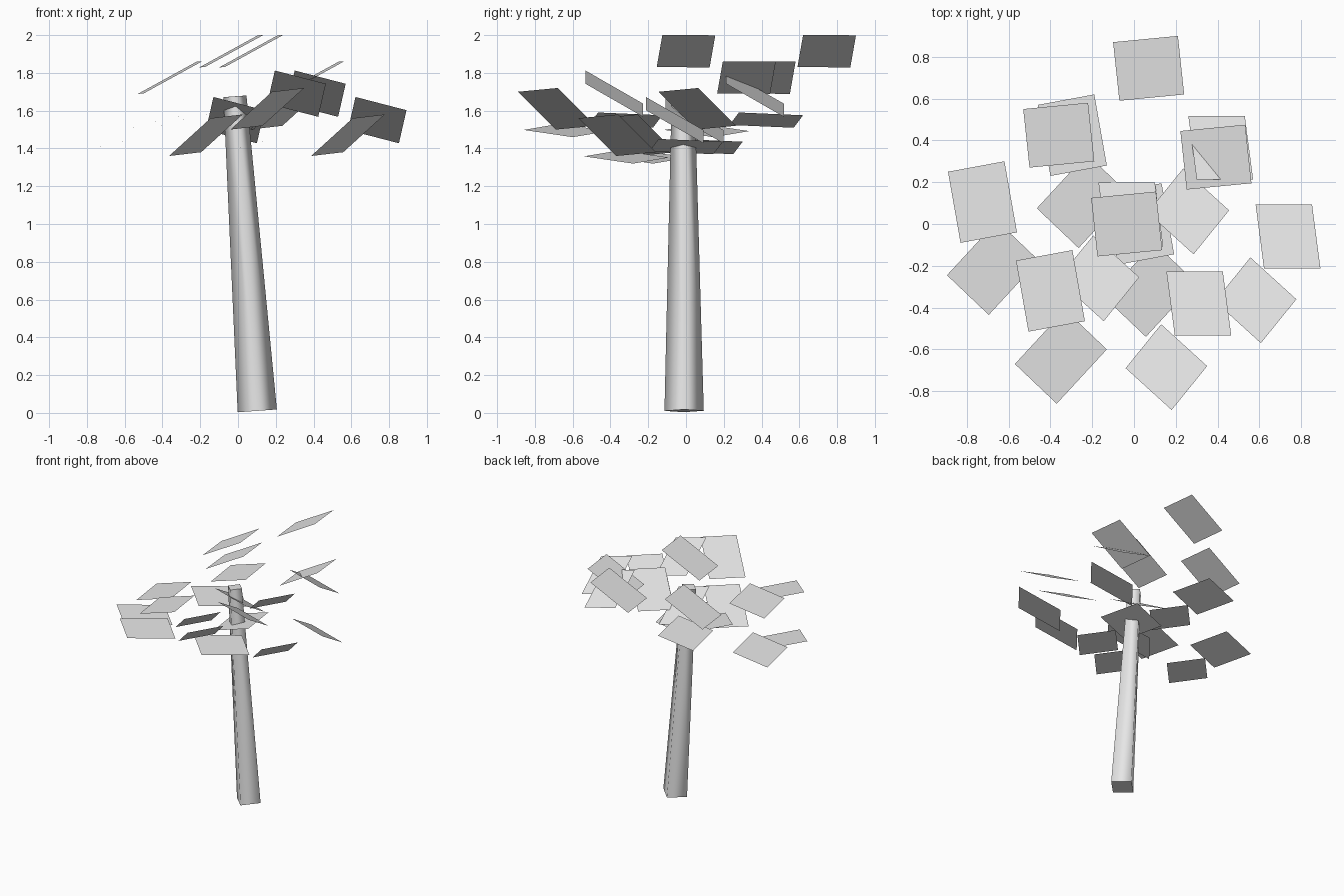
import bpy
import bmesh
from mathutils import Matrix, Vector

cube = bpy.data.objects.get("Cube")
if cube:
    bpy.data.objects.remove(cube)


def make_material(name, colour):
    mat = bpy.data.materials.new(name)
    mat.use_nodes = True
    mat.diffuse_color = colour
    mat.node_tree.nodes["Principled BSDF"].inputs["Base Color"].default_value = colour
    return mat


def finish(name, bm, mat):
    mesh = bpy.data.meshes.new(name)
    bm.to_mesh(mesh)
    bm.free()
    mesh.materials.append(mat)
    obj = bpy.data.objects.new(name, mesh)
    bpy.context.collection.objects.link(obj)
    return obj


grey = make_material("light grey", (0.8, 0.8, 0.8, 1))

# Leaning, tapered four-sided trunk with softly shaded sides and crisp ends
foot = Vector((0.102, -0.01, 0.011))
top = Vector((-0.016, -0.015, 1.676))
axis = top - foot
bm = bmesh.new()
bmesh.ops.create_cone(bm, cap_ends=True, segments=4, radius1=0.104,
                      radius2=0.061, depth=axis.length)
for face in bm.faces:
    face.smooth = abs(face.normal.z) < 0.9
for edge in bm.edges:
    edge.smooth = abs(edge.verts[0].co.z - edge.verts[1].co.z) > 0.1
lean = Vector((0, 0, 1)).rotation_difference(axis).to_matrix().to_4x4()
bm.transform(Matrix.Translation((foot + top) / 2) @ lean)
finish("trunk", bm, grey)

# Each leaf cluster repeats one tilted card at the same four offsets
offsets = [Vector(v) for v in ((0, 0, 0), (-0.43, -0.32, -0.14),
                               (-0.105, -0.745, 0), (0.322, -0.425, -0.14))]


def leaf_cluster(name, centre, side_a, side_b):
    centre, a, b = Vector(centre), Vector(side_a) / 2, Vector(side_b) / 2
    bm = bmesh.new()
    for offset in offsets:
        mid = centre + offset
        corners = (mid - a - b, mid + a - b, mid + a + b, mid - a + b)
        face = bm.faces.new([bm.verts.new(c) for c in corners])
        face.normal_update()
        if face.normal.z < 0:
            face.normal_flip()
    finish(name, bm, grey)


# Five clusters: centre of the first card, then its two sides
leaf_cluster("top_leaves", (0.07, 0.745, 1.915), (0.31, 0.03, 0.17), (0.03, -0.28, 0.002))
leaf_cluster("left_back_leaves", (-0.295, 0.425, 1.55), (0.27, 0.05, 0.066), (0.06, -0.34, 0.0147))
leaf_cluster("low_leaves", (-0.245, 0.11, 1.495), (0.2, -0.19, -0.032), (0.24, 0.26, -0.0384))
leaf_cluster("front_leaves", (0.26, 0.06, 1.61), (0.22, -0.2, 0.2), (0.17, 0.21, 0.02))
leaf_cluster("right_leaves", (0.415, 0.365, 1.69), (0.27, 0, -0.07), (0.04, -0.305, 0.175))
